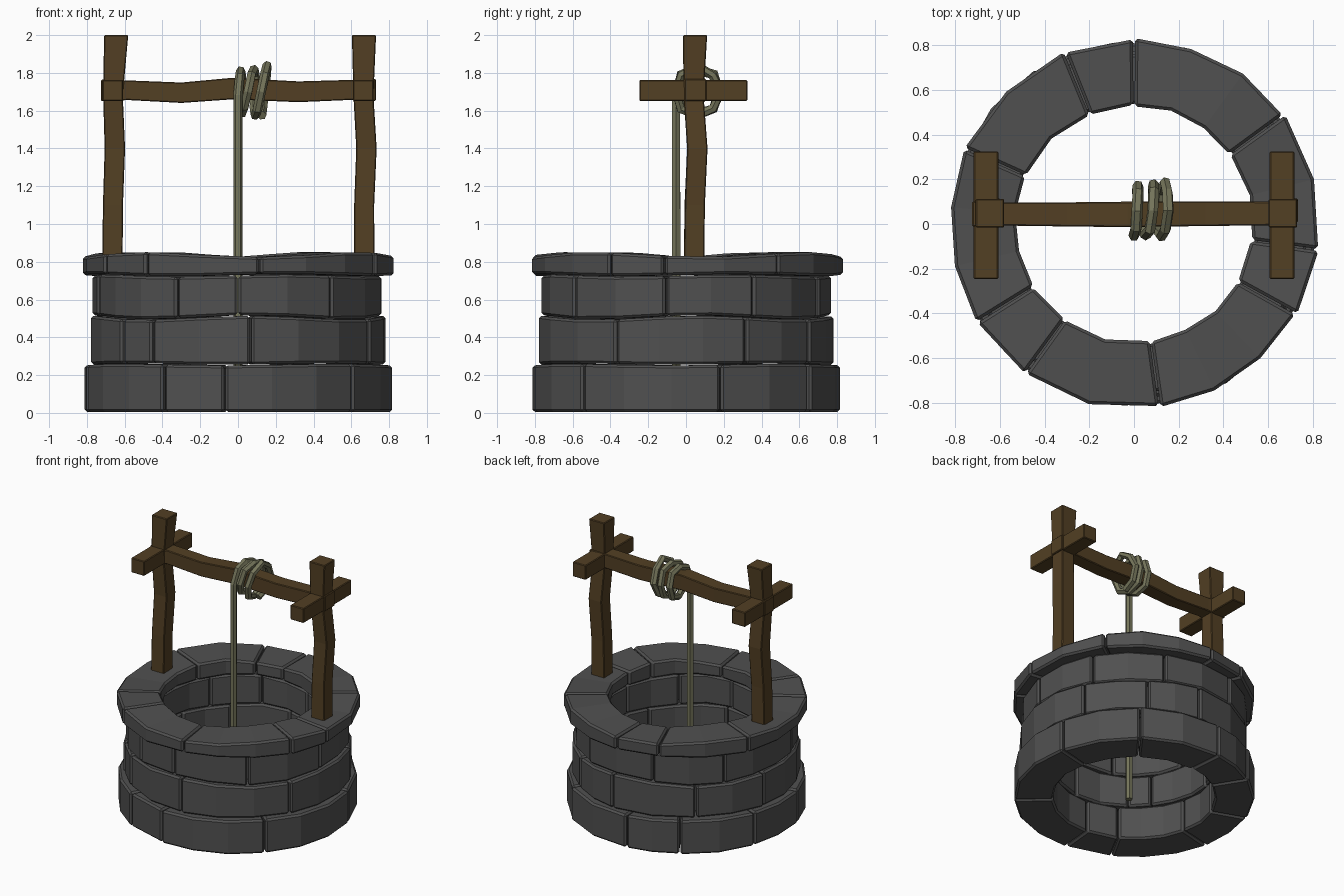
import bpy, bmesh, math, random
from mathutils import Vector

if "Cube" in bpy.data.objects:
    bpy.data.objects.remove(bpy.data.objects["Cube"])

random.seed(4)


def material(name, rgb):
    m = bpy.data.materials.new(name)
    m.diffuse_color = (*rgb, 1)
    m.use_nodes = True
    m.node_tree.nodes["Principled BSDF"].inputs["Base Color"].default_value = m.diffuse_color
    return m


STONE = material("stone", (0.08, 0.08, 0.08))
WOOD = material("wood", (0.085, 0.05, 0.017))
ROPE = material("rope", (0.18, 0.18, 0.105))


def loft(bm, sections):
    """Skin a row of four-point sections and cap both ends."""
    rows = [[bm.verts.new(p) for p in s] for s in sections]
    for a, b in zip(rows, rows[1:]):
        for i in range(4):
            j = (i + 1) % 4
            bm.faces.new((a[i], a[j], b[j], b[i]))
    bm.faces.new(rows[0][::-1])
    bm.faces.new(rows[-1])


def finish(name, bm, mat, bevel):
    bmesh.ops.recalc_face_normals(bm, faces=bm.faces)
    me = bpy.data.meshes.new(name)
    bm.to_mesh(me)
    bm.free()
    me.materials.append(mat)
    ob = bpy.data.objects.new(name, me)
    bpy.context.collection.objects.link(ob)
    mod = ob.modifiers.new("chamfer", 'BEVEL')
    mod.width = bevel
    mod.segments = 1
    mod.limit_method = 'ANGLE'
    mod.angle_limit = math.radians(45)


# Wavy bed heights shared by neighbouring courses
def bed(level, a):
    base, amp, peak = [(0.004, 0.0, 0), (0.257, 0.004, 40),
                       (0.505, 0.011, 275), (0.728, 0.006, 200),
                       (0.84, 0.013, 232)][level]
    return base + amp * math.cos(4 * (a - math.radians(peak)))


def course(name, level, r_in, r_out, joints):
    bm = bmesh.new()
    for k, start in enumerate(joints):
        end = joints[(k + 1) % len(joints)]
        if end <= start:
            end += 360
        n = max(1, round((end - start) / 18))
        sections = []
        push = random.uniform(-0.008, 0.004)
        for i in range(n + 1):
            a = math.radians(start + 0.3 + (end - start - 0.6) * i / n)
            ro = r_out + push + random.uniform(-0.005, 0.005)
            ri = r_in + random.uniform(-0.004, 0.006)
            lo, hi = bed(level, a) + 0.002, bed(level + 1, a) - 0.002
            c, s = math.cos(a), math.sin(a)
            sections.append([(ri * c, ri * s, lo), (ro * c, ro * s, lo),
                             (ro * c, ro * s, hi), (ri * c, ri * s, hi)])
        loft(bm, sections)
    finish(name, bm, STONE, 0.013)


# Stone courses and overhanging rim
course("base_course", 0, 0.555, 0.82, [13, 53, 95, 122, 160, 193, 241, 265, 318])
course("second_course", 1, 0.55, 0.785, [24, 57, 85, 130, 168, 218, 234, 275, 332])
course("third_course", 2, 0.545, 0.768, [28, 66, 108, 145, 195, 245, 270, 310, 352])
course("rim_course", 3, 0.53, 0.83, [36, 90, 112, 156, 212, 234, 278, 331, 352])


# Rough timbers: centre points with half-width per station
def timber(name, stations, u, v):
    u, v = Vector(u), Vector(v)
    bm = bmesh.new()
    loft(bm, [[Vector(p) + h * (u * i + v * j)
               for i, j in ((-1, -1), (1, -1), (1, 1), (-1, 1))]
              for p, h in stations])
    finish(name, bm, WOOD, 0.005)


X, Y, Z = (1, 0, 0), (0, 1, 0), (0, 0, 1)
timber("left_post", [((-0.665, 0.043, 0.80), 0.054), ((-0.662, 0.045, 1.1), 0.053),
                     ((-0.652, 0.06, 1.4), 0.054), ((-0.662, 0.04, 1.68), 0.052),
                     ((-0.645, 0.048, 2.0), 0.064)], X, Y)
timber("right_post", [((0.668, 0.043, 0.80), 0.054), ((0.668, 0.047, 1.1), 0.053),
                      ((0.68, 0.06, 1.4), 0.054), ((0.664, 0.04, 1.68), 0.053),
                      ((0.667, 0.048, 2.0), 0.064)], X, Y)
timber("winding_beam", [((-0.725, 0.045, 1.707), 0.057), ((-0.58, 0.045, 1.708), 0.052),
                        ((-0.3, 0.043, 1.695), 0.054), ((-0.03, 0.043, 1.717), 0.057),
                        ((0.32, 0.046, 1.7), 0.055), ((0.6, 0.047, 1.71), 0.053),
                        ((0.73, 0.05, 1.71), 0.058)], Y, Z)
for side, x in (("left", -0.663), ("right", 0.663)):
    timber(side + "_crosspiece", [((x, -0.247, 1.707), 0.055),
                                  ((x, 0.325, 1.707), 0.055)], X, Z)

# Hanging rope that winds three times around the beam
path = [(0, -0.052, 0.02), (0, -0.052, 0.85), (0, -0.052, 1.68)]
for i in range(1, 23):
    t = i * math.pi / 4
    r = 0.108 + 0.006 * min(i / 8, 2) + random.uniform(-0.008, 0.012)
    x = min(0.14, max(0, 0.07 * (i - 2) / 8)) + 0.014 * math.sin(t)
    path.append((x, 0.06 - r * math.cos(t), 1.7 + 1.06 * r * math.sin(t)))
curve = bpy.data.curves.new("rope", 'CURVE')
curve.dimensions = '3D'
curve.bevel_depth = 0.025
curve.bevel_resolution = 1
curve.use_fill_caps = True
spline = curve.splines.new('POLY')
spline.points.add(len(path) - 1)
for pt, co in zip(spline.points, path):
    pt.co = (*co, 1)
spline.use_smooth = False
curve.materials.append(ROPE)
bpy.context.collection.objects.link(bpy.data.objects.new("rope", curve))
